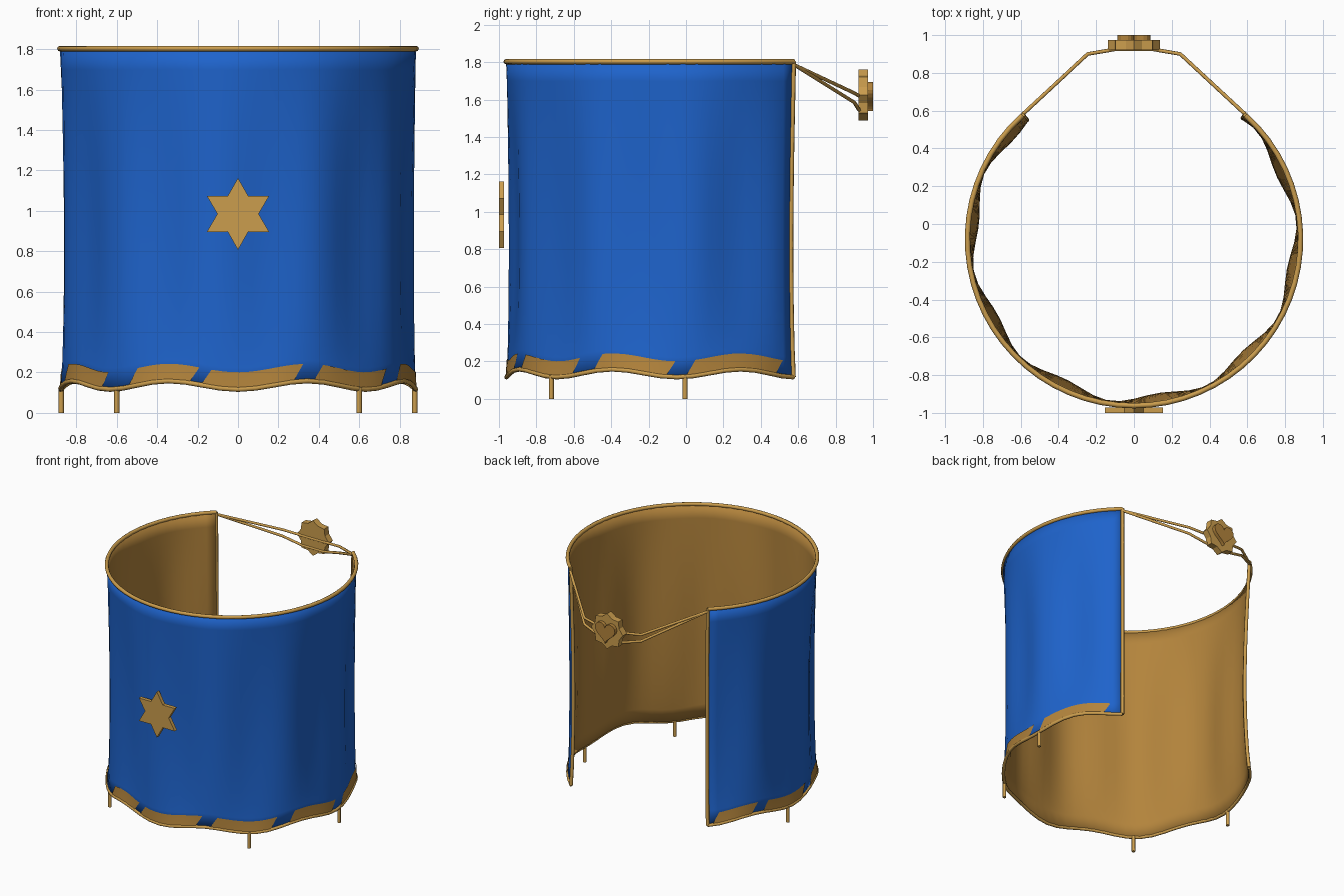
import bpy, bmesh
from math import sin, cos, pi, radians

if "Cube" in bpy.data.objects:
    bpy.data.objects.remove(bpy.data.objects["Cube"])

def material(name, col):
    m = bpy.data.materials.new(name)
    m.diffuse_color = (*col, 1)
    m.use_nodes = True
    m.node_tree.nodes["Principled BSDF"].inputs["Base Color"].default_value = m.diffuse_color
    return m

BLUE = material("blue_cloth", (0.013, 0.125, 0.6))
GOLD = material("gold_trim", (0.6, 0.34, 0.075))
LINING = material("gold_lining", (0.45, 0.23, 0.045))

R, CY, TOP = 0.882, -0.08, 1.803
A0, A1 = -228, 48            # arc of the cloth in degrees, open at the back

def hem(a):
    return 0.137 - 0.021 * cos(2 * pi * (a + 90) / 46)

def cloth_point(a, t, off=0.0):
    """Point on the gently folded wall: a = angle, t = 0 hem .. 1 rim."""
    shape = 0.1 * (1 - t) + max(0.0, sin(pi * max(t, 0) ** 0.8))
    fold = 0.007 + 0.019 * (1 + cos(2 * pi * (a + 46) / 35))
    r = R - fold * shape + off
    z = hem(a) + (TOP - hem(a)) * t
    return (r * cos(radians(a)), CY + r * sin(radians(a)), z)

def add_mesh(name, bm, mats):
    me = bpy.data.meshes.new(name)
    bm.to_mesh(me)
    bm.free()
    ob = bpy.data.objects.new(name, me)
    bpy.context.collection.objects.link(ob)
    for m in mats:
        me.materials.append(m)
    return ob

def sheet(name, fn, nu, nv, mats):
    bm = bmesh.new()
    g = [[bm.verts.new(fn(i / nu, j / nv)) for j in range(nv + 1)] for i in range(nu + 1)]
    for i in range(nu):
        for j in range(nv):
            f = bm.faces.new((g[i][j], g[i + 1][j], g[i + 1][j + 1], g[i][j + 1]))
            f.smooth = True
    return add_mesh(name, bm, mats)

def tube(name, pts, rad, res=2):
    cu = bpy.data.curves.new(name, 'CURVE')
    cu.dimensions = '3D'
    cu.bevel_depth = rad
    cu.bevel_resolution = res
    cu.use_fill_caps = True
    s = cu.splines.new('POLY')
    s.points.add(len(pts) - 1)
    for p, c in zip(s.points, pts):
        p.co = (*c, 1)
    cu.materials.append(GOLD)
    ob = bpy.data.objects.new(name, cu)
    bpy.context.collection.objects.link(ob)
    return ob

def plate(name, outline, y0, y1, zc, mat):
    """Flat prism from an x-z outline, extruded along y."""
    bm = bmesh.new()
    f = bm.faces.new([bm.verts.new((x, y0, zc + z)) for x, z in outline])
    ext = bmesh.ops.extrude_face_region(bm, geom=[f])
    vs = [v for v in ext["geom"] if isinstance(v, bmesh.types.BMVert)]
    bmesh.ops.translate(bm, verts=vs, vec=(0, y1 - y0, 0))
    bmesh.ops.recalc_face_normals(bm, faces=bm.faces)
    return add_mesh(name, bm, [mat])

def star(n, r1, r2):
    return [((r1, r2)[k % 2] * sin(pi * k / n), (r1, r2)[k % 2] * cos(pi * k / n))
            for k in range(2 * n)]

# Cloth wall: blue outside, gold lining
span = A1 - A0
cloth = sheet("cape_wall", lambda u, v: cloth_point(A0 + span * u, v), 56, 16, [BLUE, LINING])
mod = cloth.modifiers.new("thickness", 'SOLIDIFY')
mod.thickness = 0.01
mod.offset = -1
mod.material_offset = 1
mod.material_offset_rim = 1

# Slanted gold blocks along the hem
blocks = [(-226, -207), (-201, -174), (-166, -140), (-128, -106), (-102, -72),
          (-65, -37), (-28, -2), (5, 39)]
for k, (a, b) in enumerate(blocks):
    def block(u, v, a=a, b=b):
        ang = a + (b - a) * u + 3.5 * v
        return cloth_point(ang, 0.085 * v / (TOP - hem(ang)), 0.005)
    sheet("hem_block_%d" % k, block, 10, 2, [LINING])

# Trim tubes: rim, hem and the two open edges
N = 48
tube("top_rim", [cloth_point(A0 + span * i / N, 1) for i in range(N + 1)], 0.014)
tube("hem_trim", [cloth_point(A0 + span * i / N, 0) for i in range(N + 1)], 0.012)
for side, a in (("left", A0), ("right", A1)):
    tube(side + "_edge_trim", [cloth_point(a, j / 12) for j in range(13)], 0.013)

# Four short pegs
for k, (x, y) in enumerate([(0.6, -0.72), (0.875, -0.005)]):
    for s in (-1, 1):
        tube("peg_%d_%s" % (k, "right" if s > 0 else "left"),
             [(s * x, y, 0), (s * x, y, 0.125)], 0.013)

# Two cords across the open back
for name, z1, z2 in (("upper_cord", 1.635, 1.62), ("lower_cord", 1.585, 1.545)):
    tube(name, [(-0.59, 0.58, 1.785), (-0.245, 0.9, z1), (-0.1, 0.925, z2), (0.1, 0.925, z2),
                (0.245, 0.9, z1), (0.59, 0.58, 1.785)], 0.010)

# Front star
plate("front_star", star(6, 0.178, 0.102), -1.0, -0.972, 0.985, GOLD)

# Clasp at the back with a heart
plate("clasp_plate", star(8, 0.137, 0.113), 0.922, 0.973, 1.625, GOLD)
heart = []
for k in range(32):
    q = 2 * pi * k / 32
    heart.append((0.0054 * 16 * sin(q) ** 3,
                  0.0054 * (13 * cos(q) - 5 * cos(2 * q) - 2 * cos(3 * q) - cos(4 * q))))
plate("clasp_heart", heart, 0.97, 1.0, 1.63, LINING)
